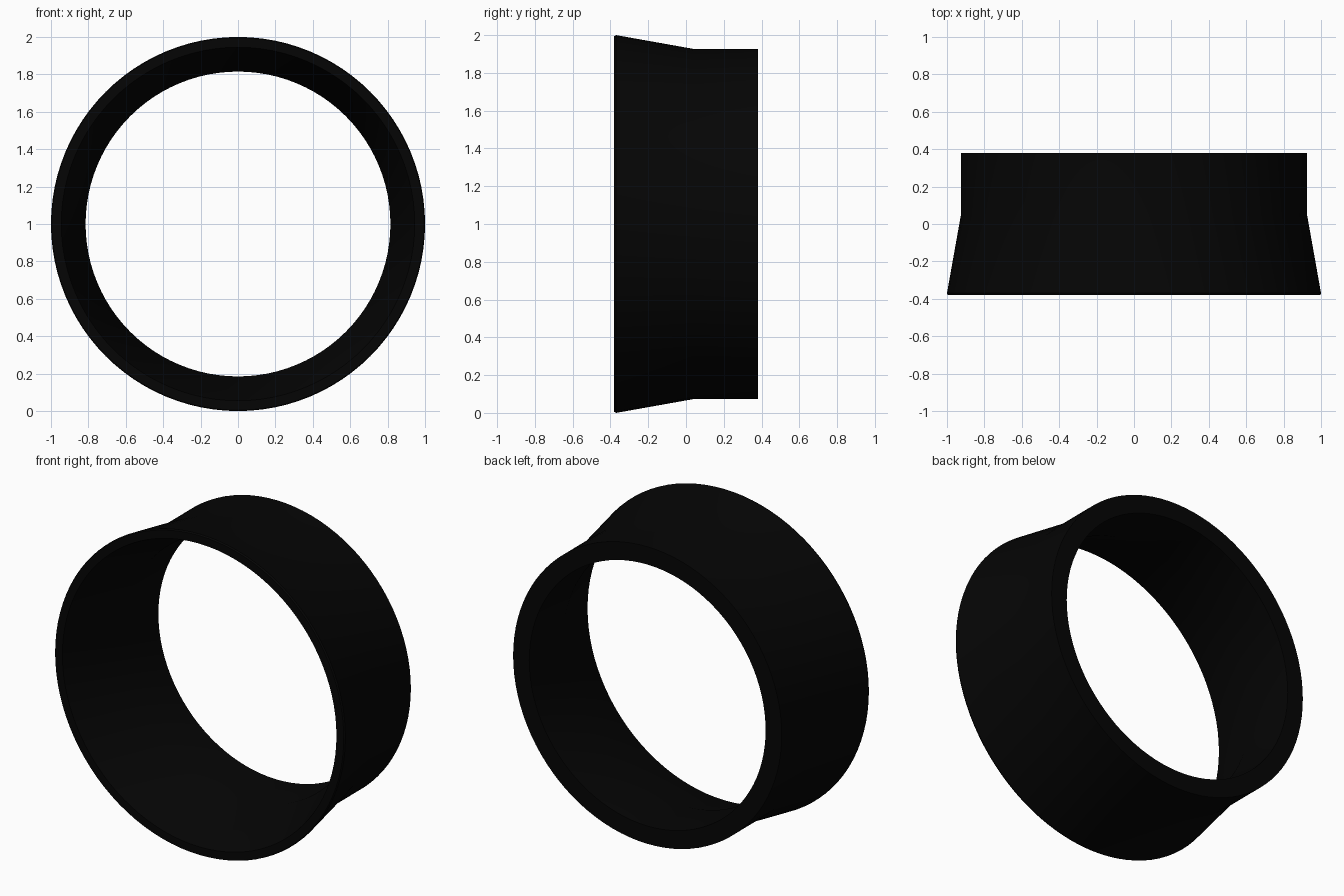
import bpy
import bmesh
from math import tau, radians
from mathutils import Matrix, Vector

cube = bpy.data.objects.get("Cube")
if cube:
    bpy.data.objects.remove(cube, do_unlink=True)

SEGMENTS = 96

# Matte black finish
black = bpy.data.materials.new("matte_black")
black.use_nodes = True
colour = (0.0015, 0.0015, 0.0015, 1)
black.diffuse_color = colour
black.node_tree.nodes["Principled BSDF"].inputs["Base Color"].default_value = colour

# Wall section as (radius, y): flared mouth and straight collar, inside and out
section = [
    (0.995, -0.38), (1.0, -0.37),   # softened front lip
    (0.926, 0.045), (0.926, 0.38),  # outer flare, then collar
    (0.815, 0.38), (0.815, 0.045),  # rear rim, then straight bore
    (0.945, -0.38),                 # inner flare
]

# Revolve the section around the y axis
bm = bmesh.new()
rings = []
for i in range(SEGMENTS):
    turn = Matrix.Rotation(tau * i / SEGMENTS, 3, 'Y')
    rings.append([bm.verts.new(turn @ Vector((r, y, 0))) for r, y in section])
for i, ring in enumerate(rings):
    following = rings[(i + 1) % SEGMENTS]
    for j in range(len(section)):
        k = (j + 1) % len(section)
        bm.faces.new((ring[j], ring[k], following[k], following[j]))
bmesh.ops.recalc_face_normals(bm, faces=bm.faces)

mesh = bpy.data.meshes.new("flared_ring")
bm.to_mesh(mesh)
bm.free()
mesh.materials.append(black)
ring_object = bpy.data.objects.new("flared_ring", mesh)
ring_object.location.z = 1
bpy.context.collection.objects.link(ring_object)

# Smooth walls with crisp rims
bpy.ops.object.select_all(action='DESELECT')
ring_object.select_set(True)
bpy.context.view_layer.objects.active = ring_object
bpy.ops.object.shade_smooth_by_angle(angle=radians(30))
